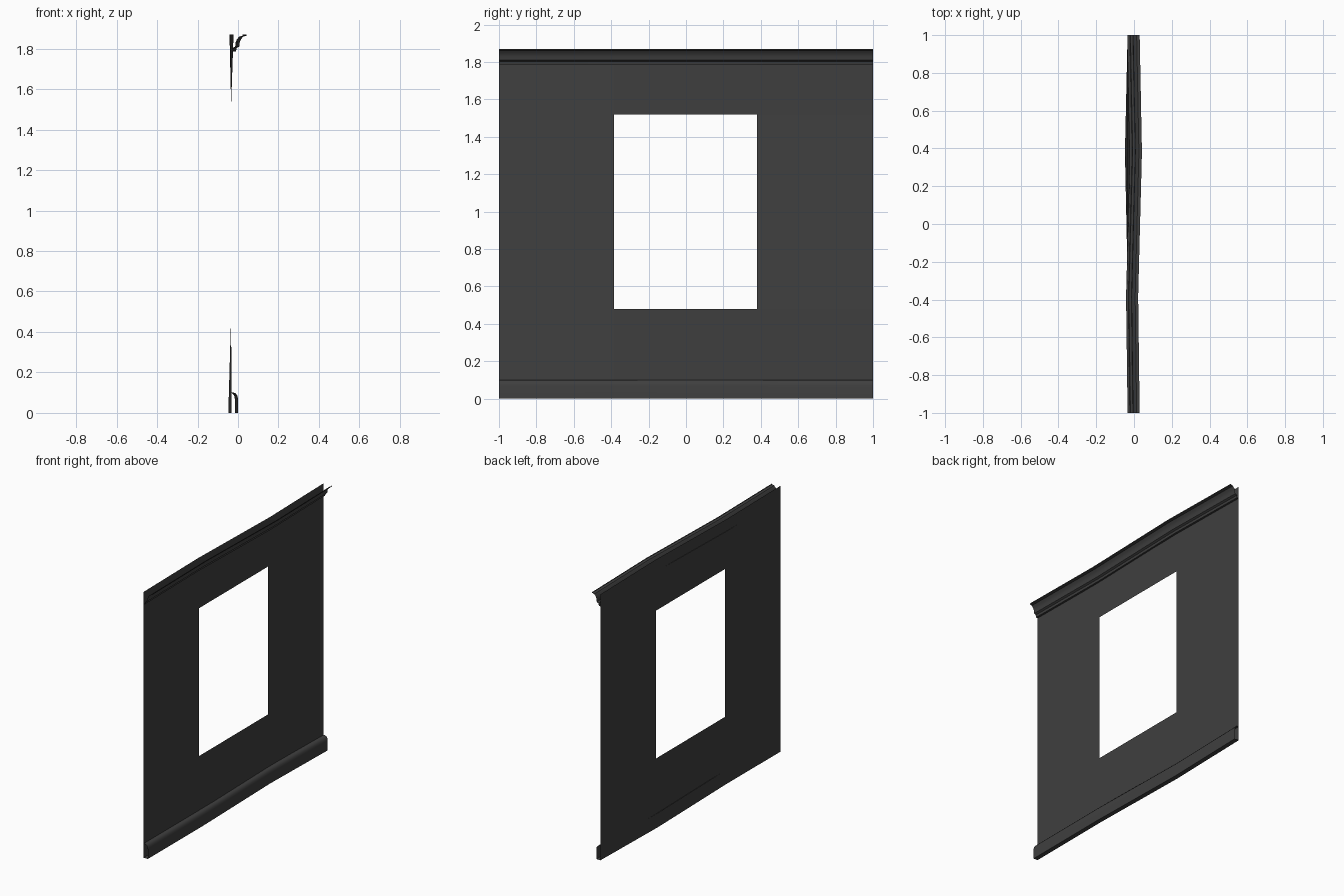
import bpy
import bmesh

cube = bpy.data.objects.get("Cube")
if cube:
    bpy.data.objects.remove(cube, do_unlink=True)

charcoal = bpy.data.materials.new("charcoal")
charcoal.use_nodes = True
colour = (0.05, 0.05, 0.05, 1)
charcoal.diffuse_color = colour
charcoal.node_tree.nodes["Principled BSDF"].inputs["Base Color"].default_value = colour

WALL_X = -0.034
HEIGHT = 1.87
COLUMNS = [-1, -0.385, 0.38, 1]      # wall ends and opening sides
ROWS = [0, 0.48, 1.52, HEIGHT]       # wall edges and opening edges
BOTTOM_BOW = [0, 0.002, -0.014, 0]   # sideways bend of the lower edge
TOP_BOW = [0, -0.008, 0.012, 0]      # sideways bend of the upper edge
FLAT = [0, 0, 0, 0]


def sheet(name, rows, skip=None, smooth=False):
    """Bridge rows of points into a sheet, leaving out one cell if asked."""
    bm = bmesh.new()
    grid = [[bm.verts.new(p) for p in row] for row in rows]
    for i in range(len(grid) - 1):
        for j in range(len(COLUMNS) - 1):
            if (i, j) != skip:
                bm.faces.new((grid[i][j], grid[i][j + 1],
                              grid[i + 1][j + 1], grid[i + 1][j]))
    mesh = bpy.data.meshes.new(name)
    bm.to_mesh(mesh)
    bm.free()
    mesh.materials.append(charcoal)
    obj = bpy.data.objects.new(name, mesh)
    bpy.context.collection.objects.link(obj)
    if smooth:
        bpy.ops.object.select_all(action="DESELECT")
        obj.select_set(True)
        bpy.context.view_layer.objects.active = obj
        bpy.ops.object.shade_smooth_by_angle(angle=0.6)
    return obj


def row_at(depth, z, bow):
    return [(WALL_X + depth + b, y, z) for y, b in zip(COLUMNS, bow)]


# Thin wall with a window opening in its middle cell
bows = [BOTTOM_BOW, FLAT, FLAT, TOP_BOW]
sheet("wall_panel", [row_at(0, z, b) for z, b in zip(ROWS, bows)], skip=(1, 1))

# Skirting board with a rounded top, following the lower bend
skirting = [(0, 0), (0.032, 0), (0.032, 0.07), (0.029, 0.085),
            (0.021, 0.096), (0.012, 0.1), (0, 0.1)]
sheet("skirting_board", [row_at(d, z, BOTTOM_BOW) for d, z in skirting], smooth=True)

# Flared cornice, following the upper bend
cornice = [(0, 1.785), (0.012, 1.787), (0.015, 1.803), (0.028, 1.81),
           (0.03, 1.83), (0.037, 1.847), (0.048, 1.86), (0.064, 1.864),
           (0.064, HEIGHT)]
sheet("cornice", [row_at(d, z, TOP_BOW) for d, z in cornice], smooth=True)
